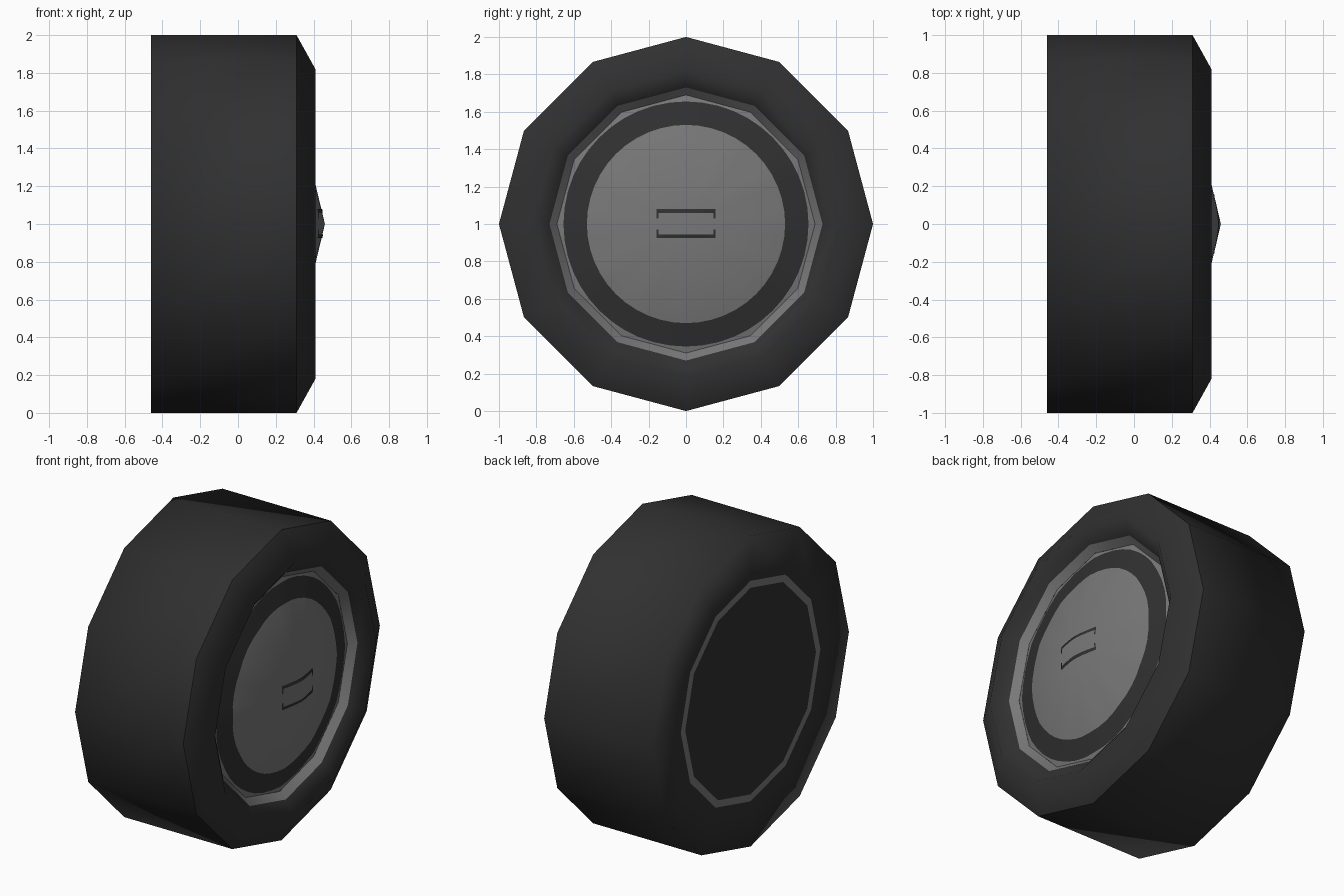
import bpy, bmesh, math

if "Cube" in bpy.data.objects:
    bpy.data.objects.remove(bpy.data.objects["Cube"])

AXLE_Z = 1.0
SIDES = 12
STEP = 2 * math.pi / SIDES


def material(name, v):
    m = bpy.data.materials.new(name)
    m.diffuse_color = (v, v, v, 1)
    m.use_nodes = True
    m.node_tree.nodes["Principled BSDF"].inputs["Base Color"].default_value = m.diffuse_color
    return m


RUBBER = material("black_rubber", 0.03)
GREY = material("grey_metal", 0.19)


def poly_factor(a):
    """Radius of the unit 12-gon in direction a."""
    return math.cos(STEP / 2) / math.cos((a % STEP) - STEP / 2)


def cap_x(y, z):
    """Height of the shallow 12-sided cone of the hub cap."""
    r = math.hypot(y, z)
    return 0.46 - 0.238 * r / poly_factor(math.atan2(z, y)) if r > 1e-6 else 0.46


def finish(bm, name, mats):
    bmesh.ops.remove_doubles(bm, verts=bm.verts, dist=1e-5)
    me = bpy.data.meshes.new(name)
    bm.to_mesh(me)
    bm.free()
    for m in mats:
        me.materials.append(m)
    ob = bpy.data.objects.new(name, me)
    bpy.context.collection.objects.link(ob)
    return ob


def skin(bm, rings, band_mats=None):
    """Bridge closed rings of points, in order front -> outside -> back."""
    vs = [[bm.verts.new((x, y, z + AXLE_Z)) for x, y, z in ring] for ring in rings]
    n = len(vs[0])
    for i in range(len(vs) - 1):
        for k in range(n):
            j = (k + 1) % n
            f = bm.faces.new((vs[i][k], vs[i + 1][k], vs[i + 1][j], vs[i][j]))
            f.smooth = True
            if band_mats:
                f.material_index = band_mats[i]


def lathe(name, profile, mat, sharp_x=None):
    bm = bmesh.new()
    skin(bm, [[(x, r * math.cos(k * STEP), r * math.sin(k * STEP))
               for k in range(SIDES)] for x, r in profile])
    if sharp_x is not None:
        for e in bm.edges:
            if all(abs(v.co.x - sharp_x) < 1e-4 for v in e.verts):
                e.smooth = False
    return finish(bm, name, [mat])


# tire: raised sidewall lip in front, flat back
lathe("tire", [(0.34, 0.73), (0.41, 0.82), (0.31, 1), (-0.46, 1), (-0.46, 0.71)],
      RUBBER, sharp_x=0.31)

# rim lip in front, flat rim ring and closing disc at the back
lathe("rim_front", [(0.296, 0.69), (0.34, 0.73)], GREY)
lathe("rim_back", [(-0.46, 0.71), (-0.46, 0.665)], GREY)
lathe("back_disc", [(-0.46, 0.665), (-0.46, 0)], RUBBER)

# hub cap: shallow cone with a round painted dark ring
SEG = 48
rings = []
for radius, is_poly in ((0, False), (0.53, False), (0.655, False), (0.69, True)):
    ring = []
    for k in range(SEG):
        a = 2 * math.pi * k / SEG
        r = radius * (poly_factor(a) if is_poly else 1)
        y, z = r * math.cos(a), r * math.sin(a)
        ring.append((cap_x(y, z), y, z))
    rings.append(ring)
bm = bmesh.new()
skin(bm, rings, band_mats=[0, 1, 0])
finish(bm, "hub_cap", [GREY, RUBBER])

# painted slot outline in the middle: two bars with short end ticks
bm = bmesh.new()


def strip(y0, y1, z0, z1, n):
    cols = []
    for i in range(n + 1):
        y = y0 + (y1 - y0) * i / n
        cols.append([bm.verts.new((cap_x(y, z) + 0.004, y, z + AXLE_Z)) for z in (z0, z1)])
    for a, b in zip(cols, cols[1:]):
        bm.faces.new((a[0], b[0], b[1], a[1]))


for z0, z1, t0, t1 in ((0.06, 0.08, 0.03, 0.06), (-0.075, -0.055, -0.055, -0.03)):
    strip(-0.157, 0.157, z0, z1, 16)
    for s in (-0.157, 0.147):
        strip(s, s + 0.01, t0, t1, 1)
finish(bm, "slot_outline", [RUBBER])
